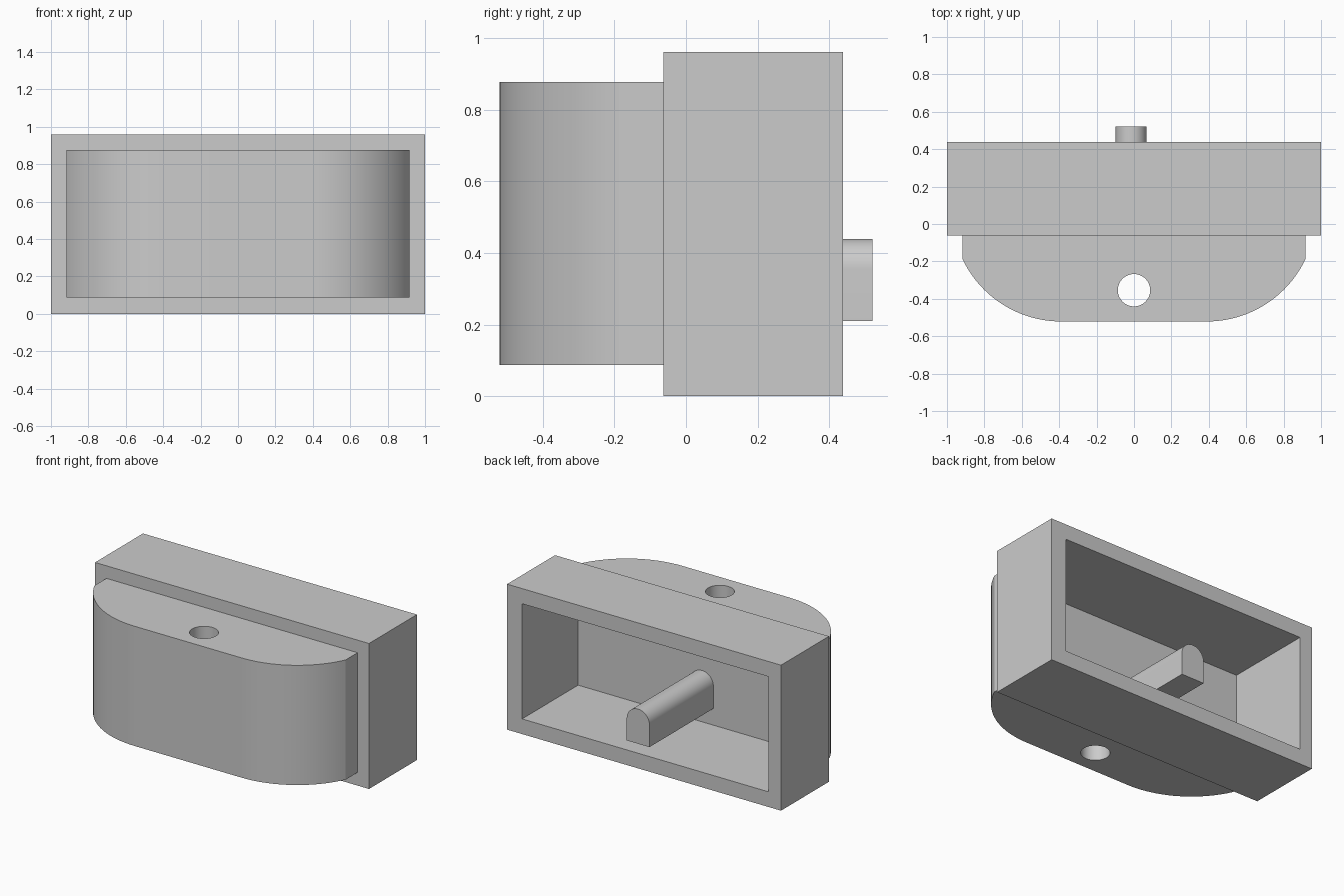
import bpy, bmesh, math

if "Cube" in bpy.data.objects:
    bpy.data.objects.remove(bpy.data.objects["Cube"], do_unlink=True)

grey = bpy.data.materials.new("light grey")
grey.use_nodes = True
colour = (0.6, 0.6, 0.6, 1)
grey.diffuse_color = colour
grey.node_tree.nodes["Principled BSDF"].inputs["Base Color"].default_value = colour


def prism(name, outline, start, length):
    """Extrude a closed outline of 3D points along one direction."""
    bm = bmesh.new()
    face = bm.faces.new([bm.verts.new(p) for p in outline])
    grown = bmesh.ops.extrude_face_region(bm, geom=[face])["geom"]
    verts = [v for v in grown if isinstance(v, bmesh.types.BMVert)]
    bmesh.ops.translate(bm, verts=verts, vec=length)
    bmesh.ops.translate(bm, verts=bm.verts, vec=start)
    bmesh.ops.recalc_face_normals(bm, faces=bm.faces)
    mesh = bpy.data.meshes.new(name)
    bm.to_mesh(mesh)
    bm.free()
    mesh.materials.append(grey)
    obj = bpy.data.objects.new(name, mesh)
    bpy.context.collection.objects.link(obj)
    return obj


def box(name, x0, x1, y0, y1, z0, z1):
    outline = [(x0, y0, 0), (x1, y0, 0), (x1, y1, 0), (x0, y1, 0)]
    return prism(name, outline, (0, 0, z0), (0, 0, z1 - z0))


def arc(cx, cy, r, a0, a1, steps):
    angles = [a0 + (a1 - a0) * i / steps for i in range(steps + 1)]
    return [(cx + r * math.cos(a), cy + r * math.sin(a)) for a in angles]


def activate(obj):
    bpy.ops.object.select_all(action="DESELECT")
    obj.select_set(True)
    bpy.context.view_layer.objects.active = obj


def combine(target, tool, operation):
    mod = target.modifiers.new(operation.lower(), "BOOLEAN")
    mod.operation, mod.object, mod.solver = operation, tool, "EXACT"
    activate(target)
    bpy.ops.object.modifier_apply(modifier=mod.name)
    bpy.data.objects.remove(tool, do_unlink=True)


BACK, STEP, FLOOR, FRONT = 0.4375, -0.0625, -0.146, -0.521

# Rectangular rear block
housing = box("housing", -1, 1, STEP, BACK, 0, 0.96)

# Bowed front, overlapping into the block
radius, flat = 0.583, 0.39
sweep = math.asin((0.917 - flat) / radius)
curve = arc(flat, FRONT + radius, radius, -math.pi / 2, -math.pi / 2 + sweep, 20)
right = curve + [(0.917, 0)]
outline = right + [(-x, y) for x, y in reversed(right)]
bow = prism("bowed_front", [(x, y, 0) for x, y in outline], (0, 0, 0.087), (0, 0, 0.79))
combine(housing, bow, "UNION")

# Open cavity from the back
combine(housing, box("cavity", -0.91, 0.89, FLOOR, BACK + 0.1, 0.1, 0.86), "DIFFERENCE")

# Vertical hole through the bow
ring = arc(0, -0.354, 0.0865, 0, 2 * math.pi, 48)[:-1]
hole = prism("hole", [(x, y, 0) for x, y in ring], (0, 0, -0.1), (0, 0, 1.2))
combine(housing, hole, "DIFFERENCE")

# Round-topped peg standing on the cavity floor
px, half = -0.015, 0.083
profile = arc(px, 0.356, half, 0, math.pi, 24) + [(px - half, 0.21), (px + half, 0.21)]
peg = prism("peg", [(x, 0, z) for x, z in profile], (0, FLOOR, 0), (0, 0.521 - FLOOR, 0))

for obj in (housing, peg):
    activate(obj)
    bpy.ops.object.shade_smooth_by_angle(angle=math.radians(25))
